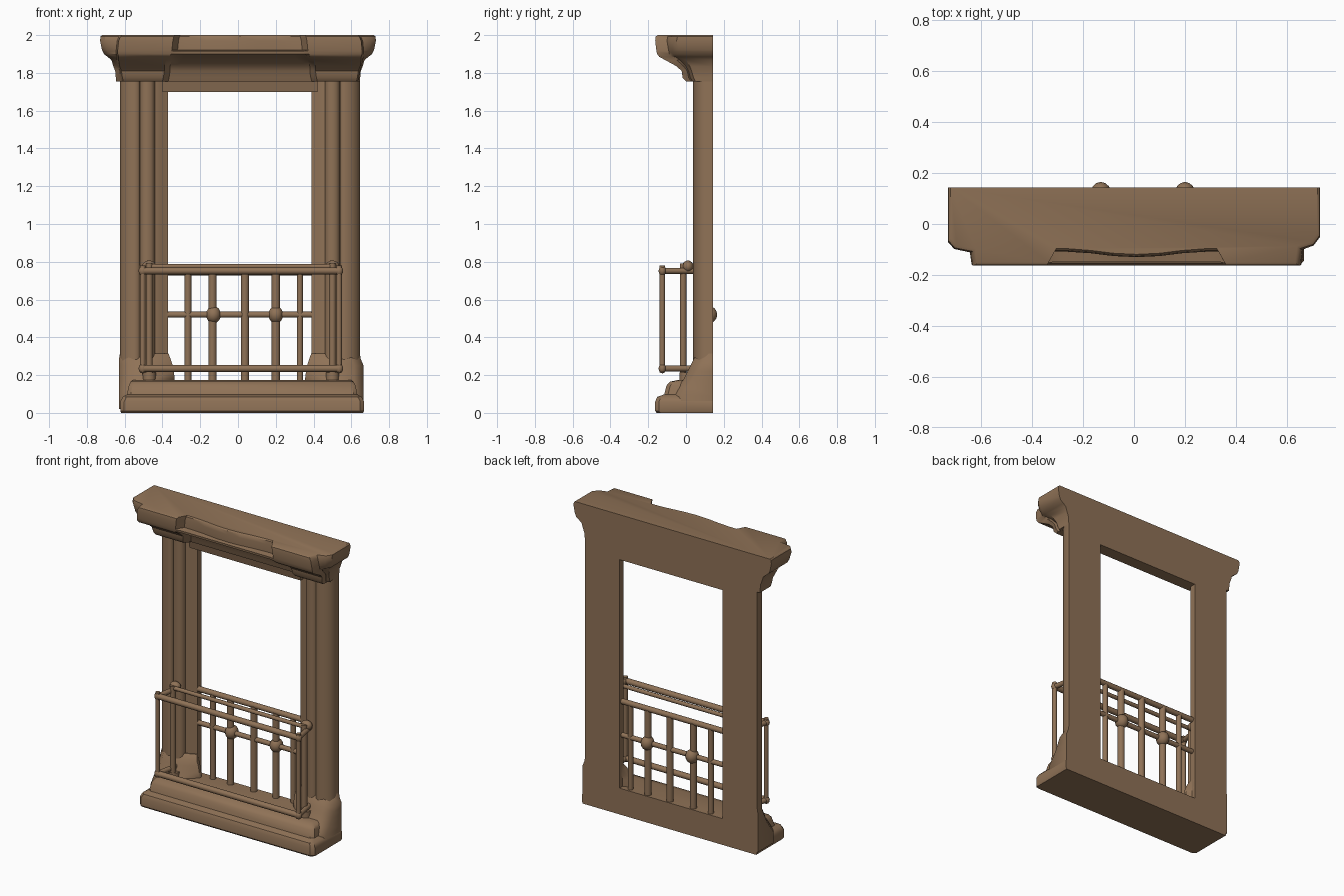
import bpy, bmesh, math
from mathutils import Vector

if "Cube" in bpy.data.objects:
    bpy.data.objects.remove(bpy.data.objects["Cube"])

stone = bpy.data.materials.new("warm brown stone")
stone.use_nodes = True
BROWN = (0.275, 0.168, 0.094, 1)
stone.diffuse_color = BROWN
stone.node_tree.nodes["Principled BSDF"].inputs["Base Color"].default_value = BROWN
CX = 0.01
BACK = 0.143


def finish(name, bm, angle=35):
    bmesh.ops.recalc_face_normals(bm, faces=bm.faces)
    me = bpy.data.meshes.new(name)
    bm.to_mesh(me)
    bm.free()
    me.materials.append(stone)
    ob = bpy.data.objects.new(name, me)
    bpy.context.scene.collection.objects.link(ob)
    bpy.ops.object.select_all(action="DESELECT")
    ob.select_set(True)
    bpy.context.view_layer.objects.active = ob
    bpy.ops.object.shade_smooth_by_angle(angle=math.radians(angle))
    return ob


def loft(name, loops, angle=35):
    """Skin a stack of plan outlines, each given as (z, [(x, y), ...])."""
    bm = bmesh.new()
    rings = [[bm.verts.new((x, y, z)) for x, y in pts] for z, pts in loops]
    n = len(rings[0])
    for a, b in zip(rings, rings[1:]):
        for i in range(n):
            j = (i + 1) % n
            bm.faces.new((a[i], a[j], b[j], b[i]))
    bm.faces.new(rings[0])
    bm.faces.new(rings[-1])
    return finish(name, bm, angle)


def rect(x0, x1, y0, y1):
    return [(x0, y0), (x1, y0), (x1, y1), (x0, y1)]


def rod(name, p, q, r, sides=12):
    p, q = Vector(p), Vector(q)
    bm = bmesh.new()
    bmesh.ops.create_cone(bm, cap_ends=True, segments=sides, radius1=r, radius2=r,
                          depth=(q - p).length)
    rot = (q - p).to_track_quat("Z", "Y")
    for v in bm.verts:
        v.co = rot @ v.co + (p + q) / 2
    return finish(name, bm)


def ball(name, c, size):
    bm = bmesh.new()
    bmesh.ops.create_uvsphere(bm, u_segments=14, v_segments=8, radius=1)
    for v in bm.verts:
        v.co = Vector(c) + Vector(a * b for a, b in zip(v.co, size))
    return finish(name, bm, 60)


# Side pillars: rounded outer corner, soft half round and stepped jamb
OUTER, INNER = 0.635, 0.38
plan = [(OUTER, BACK), (OUTER, 0.1), (0.62, 0.068), (0.59, 0.048), (0.56, 0.038),
        (0.54, 0.04), (0.53, 0.05)]
plan += [(0.49 + 0.038 * math.cos(t * math.pi / 6), 0.065 - 0.028 * math.sin(t * math.pi / 6))
         for t in range(7)]
plan += [(0.45, 0.075), (0.42, 0.08), (0.40, 0.095), (INNER, 0.1), (INNER, BACK)]


def plinth_plan(s, a, b, y0):
    pts = [(a, BACK), (a, y0 + 0.055), (a - 0.05, y0), (0.45, y0), (b, max(0.075, y0 + 0.03)),
           (b, 0.095), (INNER, 0.115), (INNER, BACK)]
    return [(CX + s * x, y) for x, y in pts]


for side, s, flare in (("left", 1, 0.655), ("right", -1, 0.64)):
    outline = [(CX + s * x, y) for x, y in plan]
    loft(side + "_pillar", [(0.1, outline), (1.78, outline)], 50)

    # Plinth sweeping down from the pillar into the sill
    steps = [(0.02, flare, 0.345, -0.08), (0.09, flare, 0.345, -0.08), (0.14, flare, 0.345, -0.04),
             (0.18, flare, 0.345, -0.012), (0.22, flare, 0.35, 0.008),
             (0.25, flare, 0.355, 0.024), (0.285, 0.64, 0.367, 0.04),
             (0.315, OUTER, INNER - 0.002, 0.065)]
    loft(side + "_plinth", [(z, plinth_plan(s, *rest)) for z, *rest in steps], 50)

# Lintel over the opening
loft("lintel", [(1.70, rect(CX - 0.41, CX + 0.41, 0.06, BACK)),
                (1.79, rect(CX - 0.41, CX + 0.41, 0.04, BACK))])


# Moulded sill with slightly eased corners
def sill_plan(h, y):
    half = [(h, BACK), (h, y + 0.02), (h - 0.02, y)]
    return [(0.022 + x, v) for x, v in half] + [(0.022 - x, v) for x, v in half[::-1]]


sill = [(0, 0.64, -0.155), (0.01, 0.645, -0.163), (0.06, 0.645, -0.163), (0.085, 0.632, -0.152),
        (0.098, 0.61, -0.115), (0.145, 0.60, -0.103), (0.165, 0.59, -0.085), (0.175, 0.575, -0.04)]
loft("sill", [(z, sill_plan(h, y)) for z, h, y in sill])


# Cornice with projecting end blocks; the top lip bows out in the centre
def cornice_plan(w, ys, bo, yb, bi, ym, bow):
    def half(y):
        return [(w, BACK), (w, y), (w - 0.025, y - 0.3 * (y - yb)),
                (bo, y - 0.45 * (y - yb)), (bo - 0.008, yb), (bi, yb), (bi - 0.03, ym),
                (bi - 0.08, ym), (0.18, ym - bow * 0.3), (0.09, ym - bow * 0.8)]
    right = [(CX * (i > 2) + x, y) for i, (x, y) in enumerate(half(ys + 0.02))]
    left = [(CX * (i > 2) - x, y) for i, (x, y) in enumerate(half(ys))]
    return right + [(CX, ym - bow)] + left[::-1]


courses = [
    (1.755, 0.645, 0.03, 0.625, 0.0, 0.41, 0.035, 0),
    (1.775, 0.647, 0.02, 0.63, -0.018, 0.405, 0.028, 0),
    (1.81, 0.65, 0.01, 0.635, -0.023, 0.40, 0.018, 0),
    (1.835, 0.66, 0.0, 0.645, -0.05, 0.40, 0.004, 0),
    (1.868, 0.67, -0.02, 0.65, -0.11, 0.39, -0.04, 0),
    (1.885, 0.69, -0.04, 0.65, -0.142, 0.375, -0.09, 0),
    (1.90, 0.71, -0.055, 0.655, -0.153, 0.365, -0.148, 0),
    (1.915, 0.717, -0.057, 0.655, -0.156, 0.362, -0.15, 0),
    (1.92, 0.72, -0.06, 0.655, -0.157, 0.36, -0.108, 0.022),
    (1.97, 0.73, -0.07, 0.65, -0.163, 0.355, -0.108, 0.022),
    (1.993, 0.728, -0.065, 0.64, -0.16, 0.35, -0.104, 0.022),
    (2.0, 0.72, -0.055, 0.63, -0.15, 0.345, -0.097, 0.022)]
loft("cornice", [(c[0], cornice_plan(*c[1:])) for c in courses])

# Projecting rail frame: front posts, rear posts and short returns
FRONT, REAR = -0.125, -0.015
RC, FH, RH = 0.015, 0.52, 0.485
LOW, HIGH = 0.235, 0.752
for z, label in ((LOW, "lower"), (HIGH, "upper")):
    rod(label + "_front_rail", (RC - FH, FRONT, z), (RC + FH, FRONT, z), 0.019)
rod("rear_rail", (RC - RH, REAR, 0.775), (RC + RH, REAR, 0.775), 0.013)
for side, s in (("left", 1), ("right", -1)):
    xf, xr = RC + s * FH, RC + s * RH
    rod(side + "_front_post", (xf, FRONT, 0.215), (xf, FRONT, 0.78), 0.015)
    rod(side + "_rear_post", (xr, REAR, 0.17), (xr, REAR, 0.79), 0.018)
    for z, label in ((LOW, "lower"), (HIGH, "upper")):
        rod(f"{side}_{label}_return", (xf, FRONT, z), (xr, 0.06, z), 0.016)
        ball(f"{side}_{label}_corner", (xf, FRONT, z), (0.022, 0.02, 0.026))
    ball(side + "_finial", (xr, 0.01, 0.775), (0.038, 0.03, 0.032))
    rod(side + "_foot", (xr, 0.0, 0.17), (xr, 0.0, 0.215), 0.035)

# Balustrade inside the opening
BY = 0.115
rod("balustrade_top_rail", (CX - 0.4, BY, 0.745), (CX + 0.4, BY, 0.745), 0.018)
rod("balustrade_cross_rail", (CX - 0.4, BY, 0.52), (CX + 0.4, BY, 0.52), 0.016)
for i, (x, r) in enumerate([(-0.265, 0.018), (-0.135, 0.022), (0.037, 0.022),
                            (0.2, 0.022), (0.328, 0.016)]):
    rod(f"baluster_{i + 1}", (x, BY, 0.16), (x, BY, 0.74), r)
for side, x in (("left", 0.2), ("right", -0.13)):
    ball(side + "_boss", (x, BY + 0.005, 0.52), (0.04, 0.045, 0.046))
